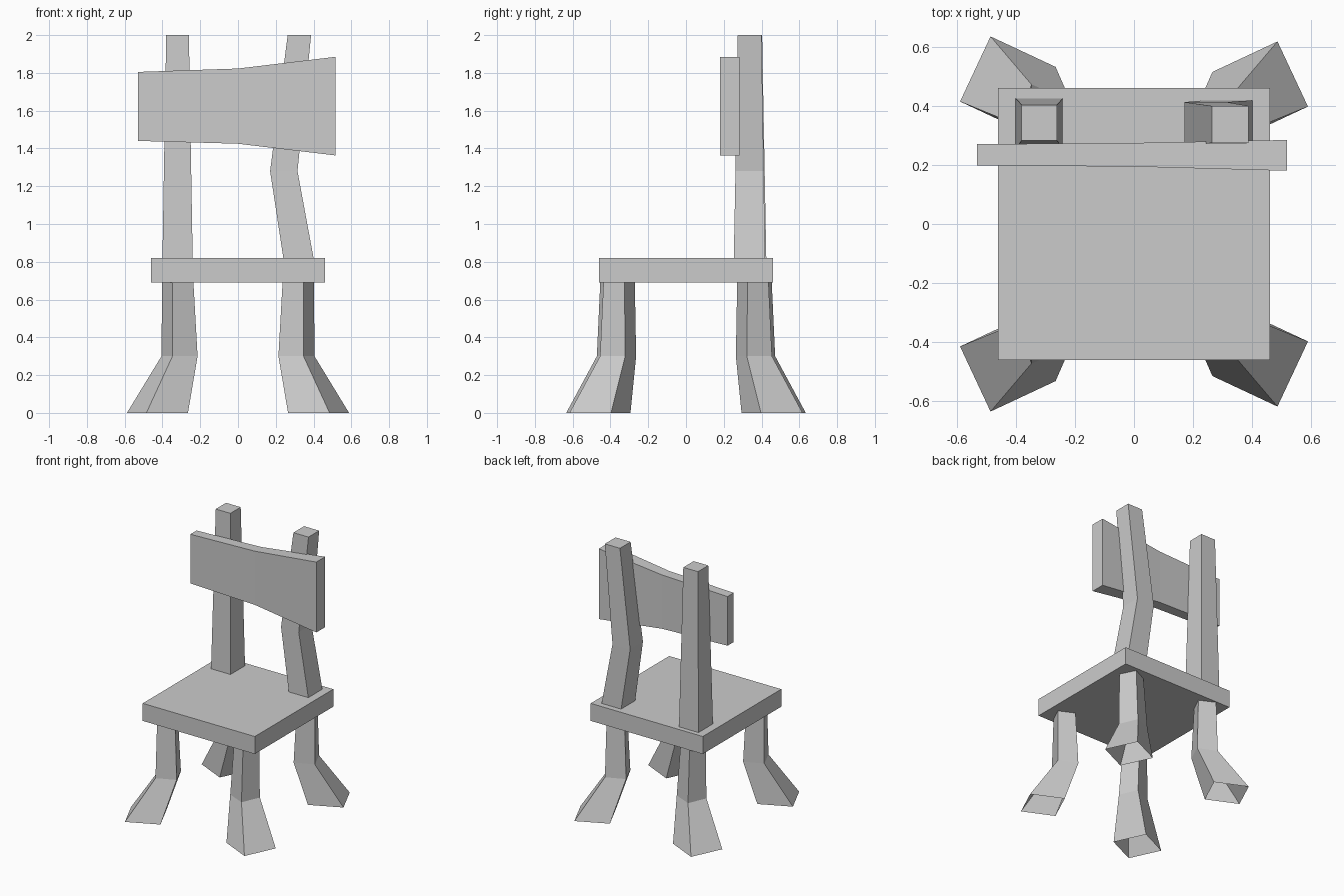
import bpy, bmesh

if "Cube" in bpy.data.objects:
    bpy.data.objects.remove(bpy.data.objects["Cube"])


def loft(name, rings, cap_start=True, cap_end=True):
    """Skin a list of four-cornered rings into one flat-faced object."""
    bm = bmesh.new()
    loops = [[bm.verts.new(p) for p in ring] for ring in rings]
    for a, b in zip(loops, loops[1:]):
        for i in range(4):
            j = (i + 1) % 4
            bm.faces.new((a[i], a[j], b[j], b[i]))
    if cap_start:
        bm.faces.new(loops[0][::-1])
    if cap_end:
        bm.faces.new(loops[-1])
    bmesh.ops.recalc_face_normals(bm, faces=bm.faces[:])
    mesh = bpy.data.meshes.new(name)
    bm.to_mesh(mesh)
    bm.free()
    obj = bpy.data.objects.new(name, mesh)
    bpy.context.collection.objects.link(obj)
    return obj


def rect(x0, x1, y0, y1, z):
    return [(x0, y0, z), (x1, y0, z), (x1, y1, z), (x0, y1, z)]


def turned_square(x, y, dx, dy, z, sx, sy, shift):
    # Square seen from its outermost corner, mirrored into a quadrant
    pts = [(x, y), (x + dx, y - dy), (x + dx - dy, y - dy - dx), (x - dy, y - dx)]
    return [(sx * px, sy * (py + shift), z) for px, py in pts]


# Seat slab
loft("seat", [rect(-0.46, 0.46, -0.46, 0.46, z) for z in (0.69, 0.82)])

# Splayed legs, hollow at the foot; the left pair sits slightly further out
for sx, side, shift in ((-1, "left", 0.017), (1, "right", 0.0)):
    for sy, end in ((-1, "front"), (1, "back")):
        rings = [turned_square(x, y, dx, dy, z, sx, sy, shift) for x, y, dx, dy, z in (
            (0.485, 0.617, 0.103, 0.22, 0.0),
            (0.347, 0.455, 0.058, 0.133, 0.30),
            (0.347, 0.437, 0.055, 0.111, 0.69))]
        loft(f"{end}_{side}_leg", rings, cap_start=False, cap_end=False)

# Back posts: a straight tapered one and a bent one
loft("left_back_post", [rect(-0.40, -0.24, 0.255, 0.425, 0.82),
                        rect(-0.38, -0.26, 0.282, 0.403, 2.0)])
loft("right_back_post", [rect(0.24, 0.40, 0.253, 0.418, 0.82),
                         rect(0.17, 0.315, 0.262, 0.412, 1.28),
                         rect(0.263, 0.387, 0.274, 0.399, 2.0)])

# Flaring backrest board
loft("backrest", [[(x, y0, z0), (x, y1, z0), (x, y1, z1), (x, y0, z1)]
                  for x, y0, y1, z0, z1 in (
                      (-0.53, 0.198, 0.27, 1.44, 1.805),
                      (0.0, 0.194, 0.274, 1.425, 1.823),
                      (0.517, 0.18, 0.284, 1.363, 1.885))])
